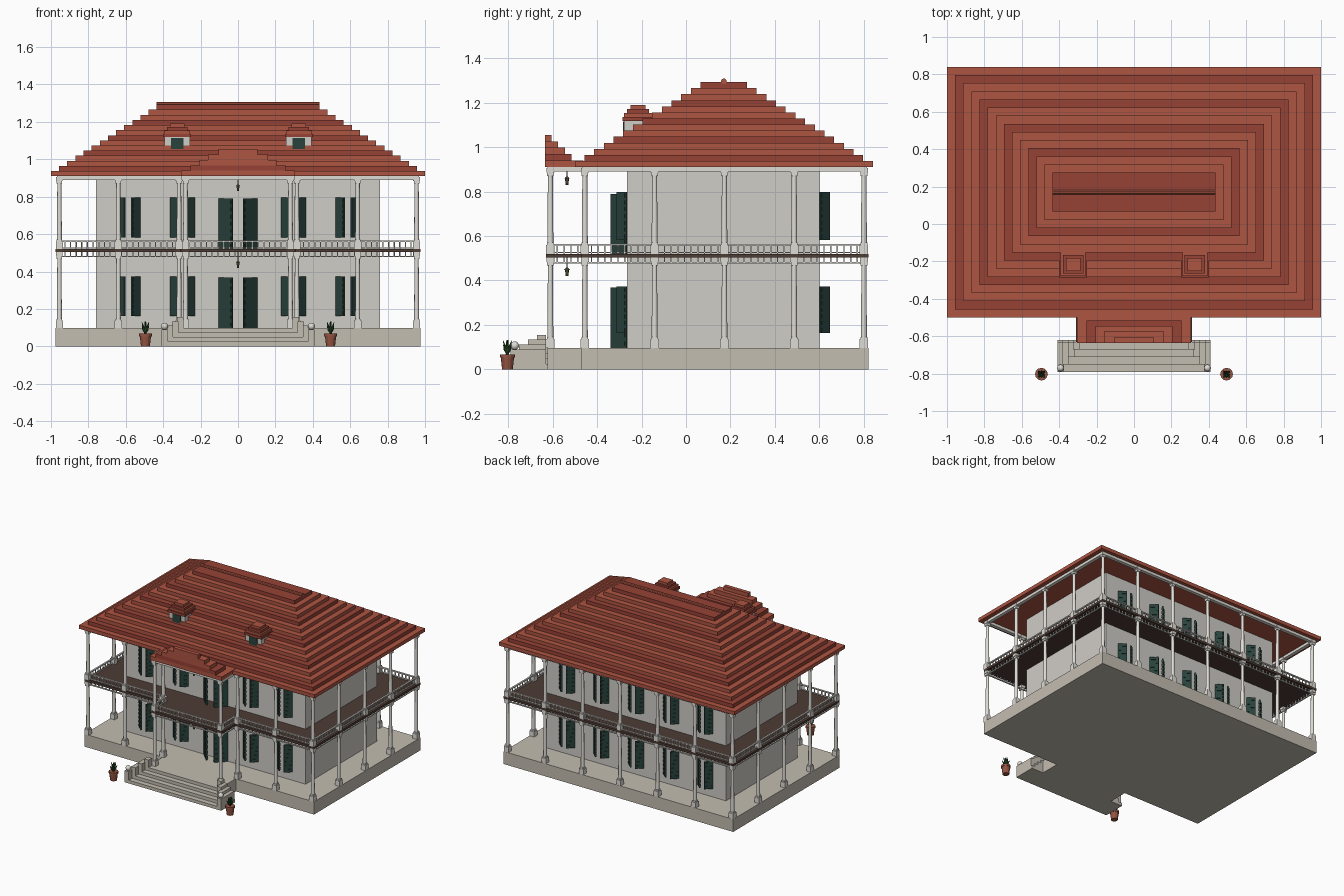
import bpy, bmesh, math
from mathutils import Matrix, Vector

if "Cube" in bpy.data.objects:
    bpy.data.objects.remove(bpy.data.objects["Cube"])


def mat(name, r, g, b):
    m = bpy.data.materials.new(name)
    m.diffuse_color = (r, g, b, 1)
    m.use_nodes = True
    m.node_tree.nodes["Principled BSDF"].inputs["Base Color"].default_value = m.diffuse_color
    return m


WALL = mat("plaster", .63, .61, .57)
STONE = mat("stone", .55, .51, .44)
WHITE = mat("painted_wood", .74, .72, .67)
TILE = mat("tile_light", .42, .09, .055)
TILE2 = mat("tile_dark", .31, .055, .037)
DECK = mat("deck_wood", .075, .045, .035)
GREEN = mat("shutter_green", .022, .055, .045)
CLAY = mat("clay", .30, .09, .055)
LEAF = mat("leaf", .02, .07, .02)
METAL = mat("bronze", .12, .10, .06)


def box(bm, x0, x1, y0, y1, z0, z1, m=None):
    t = Matrix.Translation(((x0 + x1) / 2, (y0 + y1) / 2, (z0 + z1) / 2))
    t = t @ Matrix.Diagonal((abs(x1 - x0), y1 - y0, z1 - z0, 1))
    bmesh.ops.create_cube(bm, size=1, matrix=(m @ t) if m else t)


def post(bm, x, y, h, z0, z1):
    box(bm, x - h, x + h, y - h, y + h, z0, z1)


def cone(bm, x, y, z0, z1, r0, r1, n=12, m=None):
    t = Matrix.Translation((x, y, (z0 + z1) / 2))
    bmesh.ops.create_cone(bm, cap_ends=True, segments=n, radius1=r0, radius2=r1,
                          depth=z1 - z0, matrix=(m @ t) if m else t)


def done(name, bm, material, smooth=False):
    me = bpy.data.meshes.new(name)
    bm.to_mesh(me)
    bm.free()
    me.materials.append(material)
    ob = bpy.data.objects.new(name, me)
    bpy.context.collection.objects.link(ob)
    if smooth:
        for p in me.polygons:
            p.use_smooth = len(p.vertices) == 4 or len(p.vertices) == 3
        me.set_sharp_from_angle(angle=math.radians(35))
    return ob


def t_slab(bm, e, z0, z1):
    # house footprint with the porch bay, grown by e
    x, px = .975 + e, .31 + e
    f, p = -.47 - e, -.63 - e
    pts = [(-x, .82 + e), (-x, f), (-px, f), (-px, p), (px, p), (px, f), (x, f), (x, .82 + e)]
    face = bm.faces.new([bm.verts.new((a, b, z0)) for a, b in pts])
    ext = bmesh.ops.extrude_face_region(bm, geom=[face])
    bmesh.ops.translate(bm, vec=(0, 0, z1 - z0),
                        verts=[v for v in ext['geom'] if isinstance(v, bmesh.types.BMVert)])
    bmesh.ops.recalc_face_normals(bm, faces=bm.faces[:])


# plinth, balcony deck and house body
bm = bmesh.new(); t_slab(bm, 0, 0, .097); done("plinth", bm, STONE)
bm = bmesh.new(); t_slab(bm, 0, .503, .52); done("balcony_deck", bm, DECK)
bm = bmesh.new(); box(bm, -.76, .76, -.265, .60, .09, .95); done("house_walls", bm, WALL)

# front steps with flared stepped cheeks and ball finials
bm = bmesh.new()
for i in range(4):
    y = -.79 + .04 * i
    w = .41 - .028 * i
    box(bm, -w, w, y, -.62, .0245 * i, .0245 * (i + 1))
    for s in (-1, 1):
        box(bm, s * (w - .035), s * w, y, -.63, .0, .09 + .022 * i)
done("front_steps", bm, STONE)
bm = bmesh.new()
for s in (-1, 1):
    bmesh.ops.create_uvsphere(bm, u_segments=12, v_segments=8, radius=.019,
                              matrix=Matrix.Translation((s * .393, -.77, .107)))
done("step_finials", bm, WHITE, True)

# columns on both floors
spots = [(-.955 + .3183 * i, .80) for i in range(7)]
for s in (-1, 1):
    spots += [(s * .955, -.455 + .31375 * j) for j in range(4)]
    spots += [(s * .64, -.455), (s * .315, -.455), (s * .28, -.61)]
bm = bmesh.new()
for x, y in spots:
    for a, b in ((.097, .503), (.52, .905)):
        post(bm, x, y, .019, a, a + .04)
        post(bm, x, y, .015, a + .04, a + .05)
        cone(bm, x, y, a + .045, b - .03, .0135, .011)
        post(bm, x, y, .015, b - .035, b - .02)
        post(bm, x, y, .018, b - .02, b)
done("columns", bm, WHITE, True)

# railing, hanging frieze and eave beam follow the same path
path = [(-.955, .80), (-.955, -.455), (-.29, -.455), (-.29, -.61),
        (.29, -.61), (.29, -.455), (.955, -.455), (.955, .80), (-.955, .80)]
bm = bmesh.new()
for (ax, ay), (bx, by) in zip(path, path[1:]):
    x0, x1, y0, y1 = min(ax, bx), max(ax, bx), min(ay, by), max(ay, by)
    for h, z0, z1 in ((.006, .557, .565), (.004, .524, .529), (.005, .477, .484), (.013, .89, .912)):
        box(bm, x0 - h, x1 + h, y0 - h, y1 + h, z0, z1)
    n = max(2, round((abs(bx - ax) + abs(by - ay)) / .03))
    for k in range(n):
        x, y = ax + (bx - ax) * k / n, ay + (by - ay) * k / n
        post(bm, x, y, .003, .52, .56)
        post(bm, x, y, .003, .48, .505)
done("railings_and_beams", bm, WHITE)

# stepped tile roof, porch roof and dormer roofs in two tile shades
light, dark = bmesh.new(), bmesh.new()
for i in range(14):
    d = .0435 * i
    box(dark if i % 3 == 1 else light, -1 + d, 1 - d, -.50 + d, .84 - d,
        .91 + .0273 * i, .91 + .0273 * (i + 1))
for i, (w, back) in enumerate([(.305, -.46), (.255, -.515), (.205, -.545), (.16, -.575), (.105, -.605)]):
    box(dark if i == 1 else light, -w, w, -.635, back, .91 + .029 * i, .91 + .029 * (i + 1))
for s in (-1, 1):
    c = s * .325
    for i, d in enumerate((0, .008, .021, .036)):
        box(light if i % 2 else dark, c - .075 + d, c + .075 - d, -.286 + d, -.145 - d,
            1.118 + .018 * i, 1.118 + .018 * (i + 1))
done("roof_tiles_light", light, TILE)
done("roof_tiles_dark", dark, TILE2)
bm = bmesh.new()
cone(bm, 0, 0, -.435, .435, .013, .013, 10,
     Matrix.Translation((0, .17, 1.295)) @ Matrix.Rotation(math.pi / 2, 4, 'Y'))
done("ridge_cap", bm, TILE)

# dormer bodies and panes
bm, pane = bmesh.new(), bmesh.new()
for s in (-1, 1):
    c = s * .325
    box(bm, c - .068, c + .068, -.278, -.15, 1.05, 1.12)
    box(pane, c - .034, c + .034, -.283, -.27, 1.055, 1.115)
done("dormer_walls", bm, WALL)
done("dormer_windows", pane, GREEN)


# leaves hinged at the opening's outer edges, swung open 45 degrees
def leaves(bm, c, half, z0, z1, back):
    for s in (-1, 1):
        m = Matrix.Translation((c, .60 if back else -.265, 0))
        if back:
            m = m @ Matrix.Rotation(math.pi, 4, 'Z')
        m = m @ Matrix.Translation((s * half, 0, 0)) @ Matrix.Rotation(s * math.pi / 4, 4, 'Z')
        box(bm, 0, -s * half, -.005, .005, z0, z1, m)
        n = 7
        for k in range(n):
            z = z0 + (z1 - z0) * (k + .5) / n
            box(bm, -s * .007, -s * (half - .007), -.008, .008, z - .009, z + .009, m)


bm, doors = bmesh.new(), bmesh.new()
for z0, z1, d0, d1 in ((.163, .373, .097, .368), (.583, .797, .52, .79)):
    for c in (-.587, -.297, 0, .297, .587):
        leaves(bm, c, .0625, z0, z1, True)
        if c:
            leaves(bm, c, .0625, z0, z1, False)
    leaves(doors, 0, .1, d0, d1, False)
done("window_shutters", bm, GREEN)
done("double_doors", doors, GREEN)

# porch lanterns
bm = bmesh.new()
for top, z in ((.91, .83), (.503, .42)):
    cone(bm, 0, -.535, z + .035, top, .002, .002, 6)
    cone(bm, 0, -.535, z, z + .028, .006, .009, 6)
    cone(bm, 0, -.535, z + .028, z + .038, .013, .003, 6)
done("lanterns", bm, METAL)

# potted plants
pots, plants = bmesh.new(), bmesh.new()
for s in (-1, 1):
    x, y = s * .495, -.803
    cone(pots, x, y, 0, .055, .024, .030, 12)
    cone(pots, x, y, .053, .068, .034, .034, 12)
    cone(plants, x, y, .06, .132, .008, .005, 6)
    for k in range(8):
        tilt = .55 if k % 2 else .3
        m = Matrix.Translation((x, y, .068)) @ Matrix.Rotation(k * math.pi / 4, 4, 'Z') \
            @ Matrix.Rotation(tilt, 4, 'Y')
        cone(plants, 0, 0, 0, .025, .003, .008, 5, m)
        cone(plants, 0, 0, .025, .05 if k % 2 else .065, .008, .001, 5, m)
done("plant_pots", pots, CLAY)
done("pot_plants", plants, LEAF)
